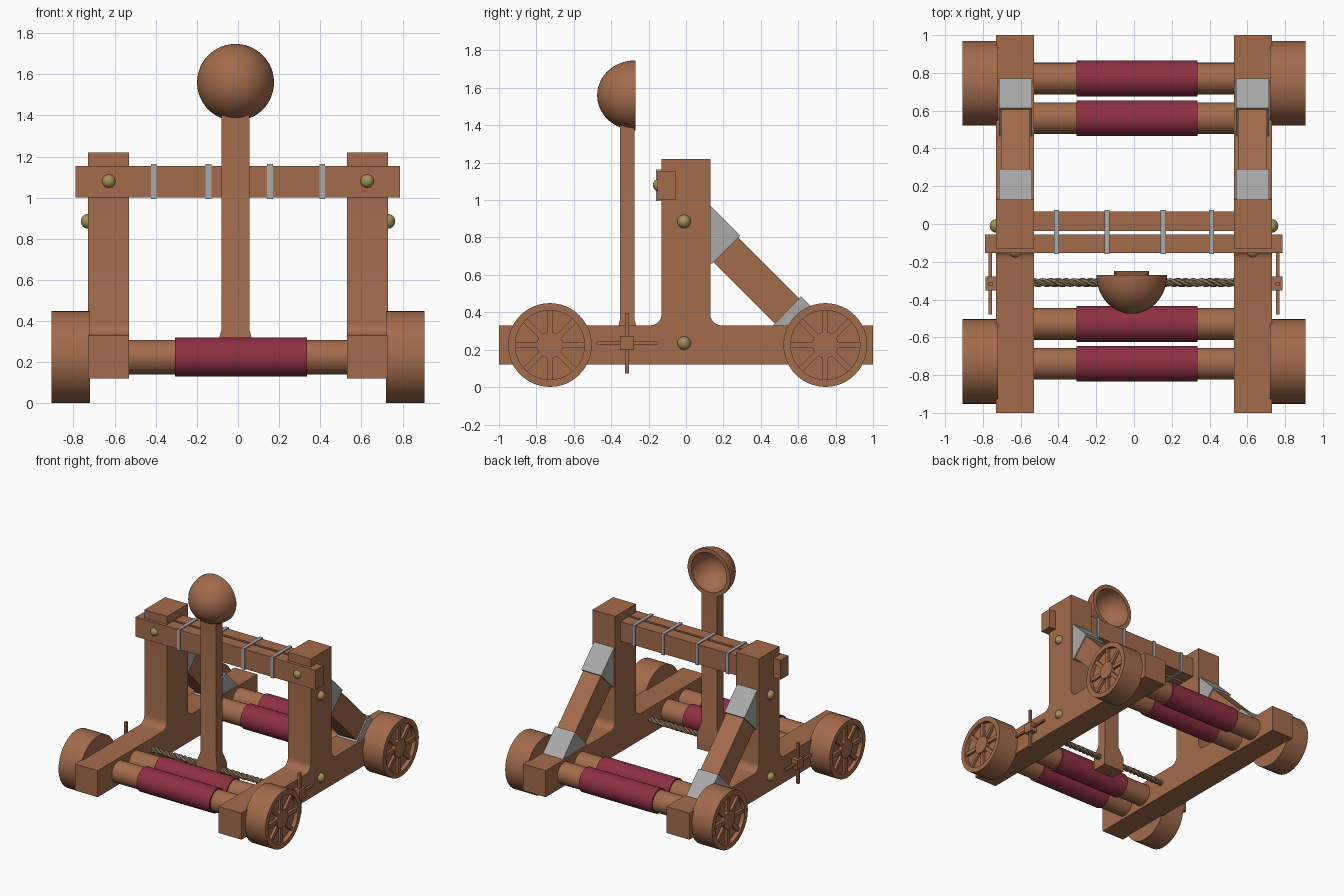
import bpy, bmesh
from math import sin, cos, pi, radians
from mathutils import Vector, Matrix

if "Cube" in bpy.data.objects:
    bpy.data.objects.remove(bpy.data.objects["Cube"])


def material(name, rgb):
    m = bpy.data.materials.new(name)
    m.diffuse_color = (*rgb, 1)
    m.use_nodes = True
    m.node_tree.nodes["Principled BSDF"].inputs["Base Color"].default_value = m.diffuse_color
    return m


WOOD = material("wood", (0.37, 0.15, 0.072))
CLOTH = material("maroon cloth", (0.27, 0.03, 0.055))
METAL = material("grey metal", (0.40, 0.40, 0.40))
BRASS = material("brass", (0.38, 0.28, 0.10))
ROPE = material("rope", (0.25, 0.17, 0.095))


def finish(name, bm, mat, mirror=False):
    bmesh.ops.remove_doubles(bm, verts=bm.verts, dist=1e-5)
    bmesh.ops.recalc_face_normals(bm, faces=bm.faces)
    me = bpy.data.meshes.new(name)
    bm.to_mesh(me)
    bm.free()
    me.materials.append(mat)
    ob = bpy.data.objects.new(name, me)
    bpy.context.collection.objects.link(ob)
    if mirror:
        ob.modifiers.new("mirror", 'MIRROR').use_mirror_merge = False
    return ob


def add_box(bm, x, y, z, turn=0):
    """Box from ranges, optionally turned about its centre around x."""
    c = Vector((sum(x) / 2, sum(y) / 2, sum(z) / 2))
    size = (x[1] - x[0], y[1] - y[0], z[1] - z[0], 1)
    bmesh.ops.create_cube(bm, size=1, matrix=Matrix.Translation(c)
                          @ Matrix.Rotation(turn, 4, 'X') @ Matrix.Diagonal(size))


def box(name, x, y, z, mat=WOOD, mirror=False):
    bm = bmesh.new()
    add_box(bm, x, y, z)
    return finish(name, bm, mat, mirror)


def extrude(name, pts, x0, x1, mat, mirror=True):
    """Side profile of (y, z) points pulled along x."""
    bm = bmesh.new()
    f = bm.faces.new([bm.verts.new((x0, y, z)) for y, z in pts])
    ret = bmesh.ops.extrude_face_region(bm, geom=[f])
    vs = [v for v in ret["geom"] if isinstance(v, bmesh.types.BMVert)]
    bmesh.ops.translate(bm, verts=vs, vec=(x1 - x0, 0, 0))
    return finish(name, bm, mat, mirror)


def lathe(name, prof, loc, mat, axis='X', mirror=False, n=48):
    """Turn (along, radius) points around the x or y axis through loc."""
    bm = bmesh.new()
    rings = []
    for a, r in prof:
        ring = []
        for i in range(n):
            p, q = r * cos(2 * pi * i / n), r * sin(2 * pi * i / n)
            v = Vector((a, p, q) if axis == 'X' else (p, a, q))
            ring.append(bm.verts.new(v + Vector(loc)))
        rings.append(ring)
    for r0, r1 in zip(rings, rings[1:]):
        for i in range(n):
            j = (i + 1) % n
            bm.faces.new((r0[i], r0[j], r1[j], r1[i]))
    bmesh.ops.dissolve_degenerate(bm, dist=1e-6, edges=bm.edges)
    return finish(name, bm, mat, mirror)


def ball(r, depth, start=0, n=12):
    """Half circle profile, from the rim (start 0) or far pole (start -90)."""
    return [(depth * sin(radians(start + (90 - start) * i / n)),
             r * cos(radians(start + (90 - start) * i / n))) for i in range(n + 1)]


# Side frames: rail and post in one profile with rounded inner corners
R = 0.06
front = [(-0.13 - R + R * sin(a * pi / 12), 0.33 + R - R * cos(a * pi / 12)) for a in range(7)]
back = [(-y, z) for y, z in reversed(front)]
extrude("side_frame", [(-1, 0.12), (-1, 0.33)] + front + [(-0.13, 1.22), (0.13, 1.22)]
        + back + [(1, 0.33), (1, 0.12)], 0.53, 0.73, WOOD)

# Diagonal braces with metal shoes at both ends
extrude("brace", [(0.12, 0.695), (0.12, 0.96), (0.74, 0.34), (0.74, 0.32), (0.495, 0.32)],
        0.55, 0.705, WOOD)
extrude("brace_upper_shoe", [(0.125, 0.975), (0.29, 0.81), (0.14, 0.66), (0.125, 0.66)],
        0.54, 0.715, METAL)
extrude("brace_lower_shoe", [(0.615, 0.485), (0.775, 0.325), (0.46, 0.325)],
        0.54, 0.715, METAL)

# Wheels with recessed face, hub and eight spokes
for tag, y in (("front", -0.728), ("back", 0.745)):
    lathe(tag + "_wheel", [(0.72, 0), (0.72, 0.224), (0.907, 0.224), (0.907, 0.185),
                           (0.875, 0.185), (0.875, 0.07), (0.902, 0.07), (0.902, 0)],
          (0, y, 0.225), WOOD, mirror=True)
    bm = bmesh.new()
    for k in range(4):
        add_box(bm, (0.87, 0.895), (y - 0.19, y + 0.19), (0.21, 0.24), k * pi / 4)
    finish(tag + "_wheel_spokes", bm, WOOD, True)

# Cross rollers with cloth wraps
for tag, y in (("front_outer", -0.74), ("front_inner", -0.53),
               ("back_inner", 0.56), ("back_outer", 0.77)):
    lathe(tag + "_roller", [(-0.54, 0), (-0.54, 0.084), (0.54, 0.084), (0.54, 0)],
          (0, y, 0.225), WOOD)
    lathe(tag + "_wrap", [(-0.305, 0.08), (-0.305, 0.095), (0.335, 0.095), (0.335, 0.08)],
          (0, y, 0.225), CLOTH)

# Top cross beams and metal bands
box("front_cross_beam", (-0.79, 0.787), (-0.153, -0.056), (1.0, 1.155))
box("back_cross_beam", (-0.54, 0.54), (-0.036, 0.065), (1.0, 1.155))
for i, x in enumerate((-0.41, -0.143, 0.155, 0.41)):
    box("beam_band_%d" % (i + 1), (x - 0.014, x + 0.014), (-0.16, 0.073), (0.994, 1.163), METAL)

# Brass bolts
for tag, z in (("upper", 0.885), ("lower", 0.235)):
    lathe(tag + "_side_bolt", ball(0.036, 0.036, -90), (0.728, -0.01, z), BRASS, mirror=True, n=24)
lathe("beam_bolt", ball(0.034, 0.034, -90), (0.628, -0.143, 1.08), BRASS, 'Y', True, 24)

# Throwing arm: square shaft flaring to a thicker foot
bm = bmesh.new()
levels = []
for z, x0, x1, y0, y1 in ((0.15, -0.105, 0.08, -0.375, -0.25), (0.27, -0.105, 0.08, -0.375, -0.25),
                          (0.36, -0.08, 0.055, -0.353, -0.275), (1.4, -0.08, 0.055, -0.353, -0.275)):
    levels.append([bm.verts.new(p) for p in ((x0, y0, z), (x1, y0, z), (x1, y1, z), (x0, y1, z))])
for a, b in zip(levels, levels[1:]):
    for i in range(4):
        bm.faces.new((a[i], a[(i + 1) % 4], b[(i + 1) % 4], b[i]))
bm.faces.new(levels[0])
bm.faces.new(levels[-1])
finish("throwing_arm", bm, WOOD)

# Hollow bowl opening to the back
outer = [(-a, r) for a, r in reversed(ball(0.187, 0.205, n=16))]
inner = [(-a, r) for a, r in ball(0.155, 0.17, n=16)]
lathe("bowl", outer + inner, (-0.012, -0.27, 1.56), WOOD, 'Y')

# Twisted rope of three strands
cu = bpy.data.curves.new("twisted_rope", 'CURVE')
cu.dimensions = '3D'
cu.bevel_depth = 0.0125
cu.bevel_resolution = 1
for s in range(3):
    sp = cu.splines.new('POLY')
    sp.points.add(140)
    for i, p in enumerate(sp.points):
        t = 2 * pi * (i / 12 + s / 3)
        p.co = (-0.735 + 1.47 * i / 140, -0.31 + 0.012 * cos(t), 0.235 + 0.012 * sin(t), 1)
cu.materials.append(ROPE)
rope = bpy.data.objects.new("twisted_rope", cu)
bpy.context.collection.objects.link(rope)
bpy.context.view_layer.objects.active = rope
rope.select_set(True)
bpy.ops.object.convert(target='MESH')

# Rope winches: block with crossed handles
box("winch_block", (0.72, 0.785), (-0.353, -0.278), (0.198, 0.273), WOOD, True)
box("winch_upright_handle", (0.75, 0.77), (-0.326, -0.306), (0.072, 0.395), WOOD, True)
box("winch_level_handle", (0.751, 0.769), (-0.478, -0.153), (0.227, 0.243), WOOD, True)

# Smooth round parts while keeping hard edges
for ob in bpy.context.scene.objects:
    ob.select_set(ob.type == 'MESH')
bpy.ops.object.shade_smooth_by_angle(angle=radians(35))
